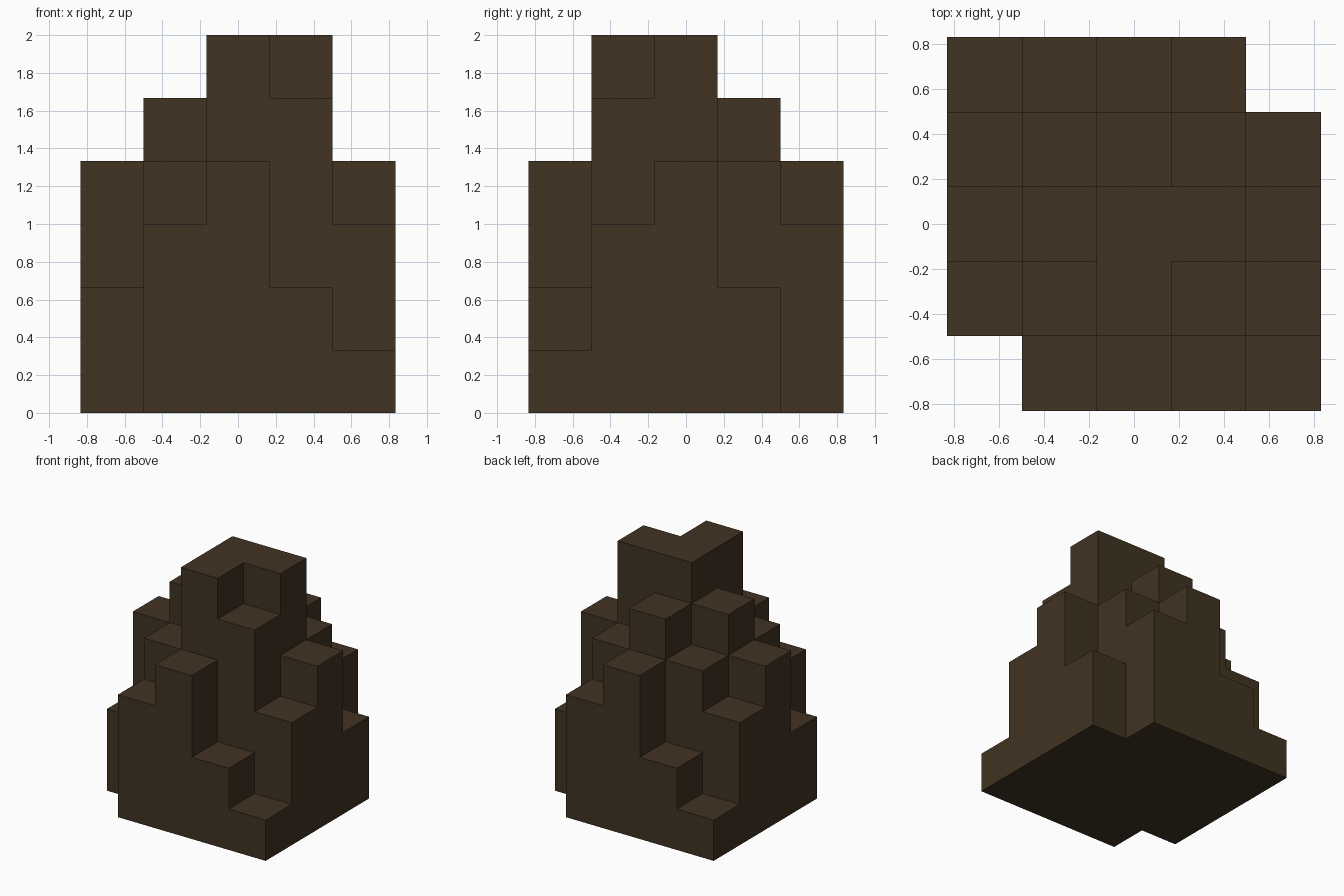
import bpy
import bmesh
from mathutils import Vector

old = bpy.data.objects.get("Cube")
if old:
    bpy.data.objects.remove(old, do_unlink=True)

# Block count of every column, one row per step from front to back, left to right in x
ROWS = ["03421",
        "24653",
        "45664",
        "34542",
        "12430"]
SIZE = len(ROWS)
BLOCK = 1 / 3


def height(x, y):
    inside = 0 <= x < SIZE and 0 <= y < SIZE
    return int(ROWS[y][x]) if inside else 0


# Dark brown material
brown = bpy.data.materials.new("dark_brown")
brown.use_nodes = True
colour = (0.053, 0.033, 0.016, 1)
brown.diffuse_color = colour
brown.node_tree.nodes["Principled BSDF"].inputs["Base Color"].default_value = colour

bm = bmesh.new()


def add_face(centre, normal):
    """Add one square block face around centre, pointing along normal."""
    u = Vector((normal.y, normal.z, normal.x))
    v = normal.cross(u)
    corners = [centre + (u * a + v * b) / 2
               for a, b in ((-1, -1), (1, -1), (1, 1), (-1, 1))]
    shift = Vector((SIZE / 2, SIZE / 2, 0))
    bm.faces.new([bm.verts.new((c - shift) * BLOCK) for c in corners])


# Outer shell of the stacked columns: floor, top and exposed walls
UP = Vector((0, 0, 1))
for y in range(SIZE):
    for x in range(SIZE):
        h = height(x, y)
        if not h:
            continue
        base = Vector((x + 0.5, y + 0.5, 0))
        add_face(base, -UP)
        add_face(base + UP * h, UP)
        for dx, dy in ((1, 0), (-1, 0), (0, 1), (0, -1)):
            side = Vector((dx, dy, 0))
            for z in range(height(x + dx, y + dy), h):
                add_face(base + side / 2 + UP * (z + 0.5), side)

bmesh.ops.remove_doubles(bm, verts=bm.verts, dist=0.001)
mesh = bpy.data.meshes.new("stepped_block_mound")
bm.to_mesh(mesh)
bm.free()
mesh.materials.append(brown)
mound = bpy.data.objects.new("stepped_block_mound", mesh)
bpy.context.collection.objects.link(mound)
